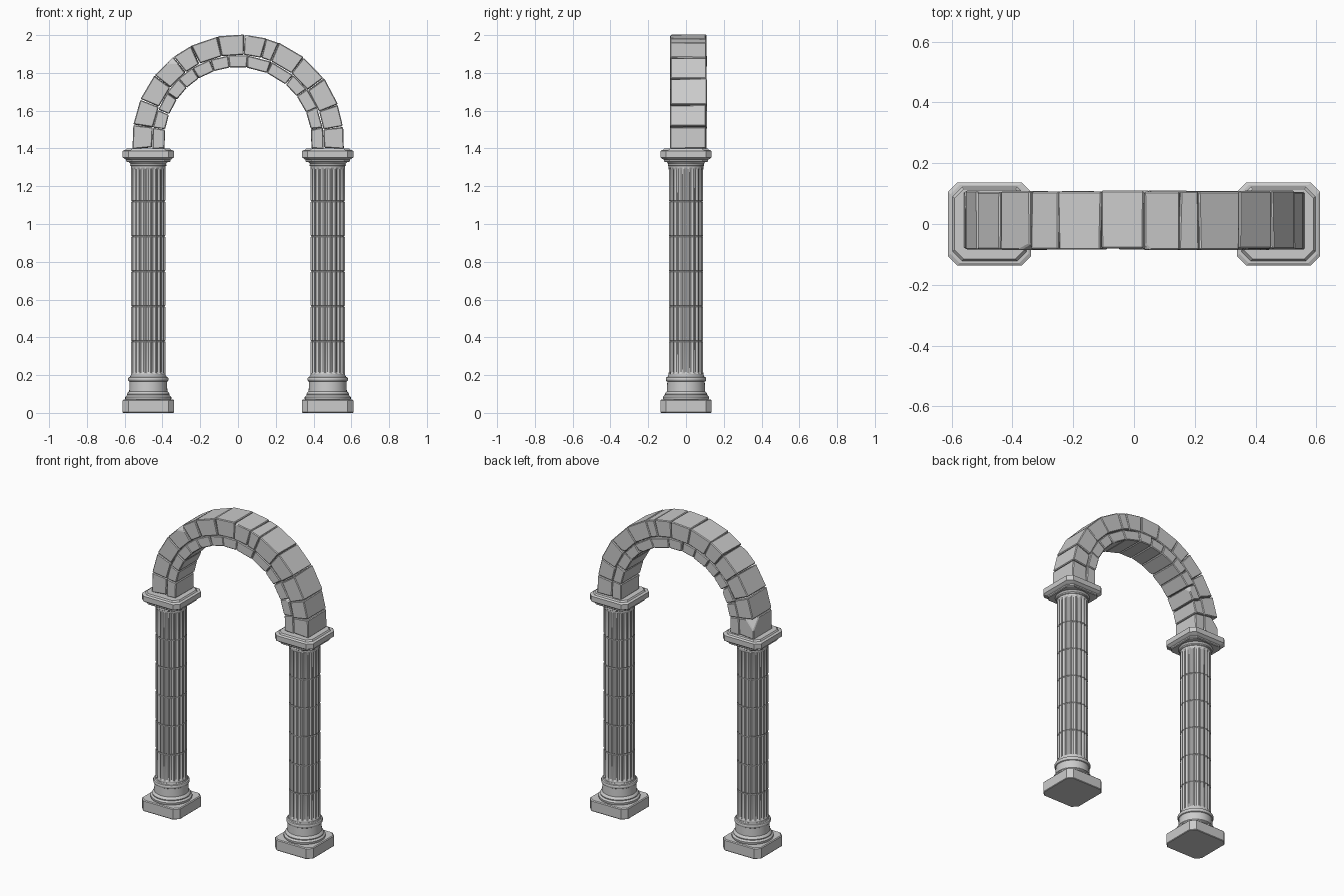
import bpy, bmesh, random
from math import sin, cos, pi, radians
from mathutils import Vector

if "Cube" in bpy.data.objects:
    bpy.data.objects.remove(bpy.data.objects["Cube"])

rng = random.Random(4)
COL_X, ARCH_Z, SPRING_Z = 0.475, 1.44, 1.397


def finish(name, bm, smooth=None):
    bmesh.ops.recalc_face_normals(bm, faces=bm.faces)
    me = bpy.data.meshes.new(name)
    bm.to_mesh(me)
    bm.free()
    ob = bpy.data.objects.new(name, me)
    bpy.context.collection.objects.link(ob)
    if smooth:
        bpy.ops.object.select_all(action='DESELECT')
        ob.select_set(True)
        bpy.context.view_layer.objects.active = ob
        bpy.ops.object.shade_smooth_by_angle(angle=radians(smooth))
    return ob


def loft(name, rings, cx, smooth=None):
    """Skin a stack of closed rings and cap both ends."""
    bm = bmesh.new()
    loops = [[bm.verts.new((x + cx, y, z)) for x, y, z in r] for r in rings]
    for a, b in zip(loops, loops[1:]):
        for i in range(len(a)):
            j = (i + 1) % len(a)
            bm.faces.new((a[i], a[j], b[j], b[i]))
    bm.faces.new(loops[0][::-1])
    bm.faces.new(loops[-1])
    return finish(name, bm, smooth)


def octagon(h, z, c=0.03):
    k = h - c
    return [(x, y, z) for x, y in ((h, -k), (h, k), (k, h), (-k, h),
                                   (-h, k), (-h, -k), (-k, -h), (k, -h))]


def circle(r, z, n=40):
    return [(r * cos(2 * pi * i / n), r * sin(2 * pi * i / n), z) for i in range(n)]


def fluted(r, z, depth, flutes=20):
    """Circle with scooped flutes separated by narrow fillets."""
    pts = []
    for f in range(flutes):
        for t, d in ((0, 0), (.2, 0), (.35, .65), (.6, 1), (.85, .65)):
            a = 2 * pi * (f + t - 0.6) / flutes
            rr = r - depth * d
            pts.append((rr * cos(a), rr * sin(a), z))
    return pts


# Columns
base = [(.118, .068), (.122, .075), (.122, .085), (.116, .091), (.112, .094), (.113, .1),
        (.108, .108), (.101, .114), (.099, .165), (.104, .168), (.107, .175),
        (.107, .182), (.104, .188), (.097, .191), (.094, .197)]
capital = [(.092, 1.306), (.096, 1.309), (.096, 1.315), (.094, 1.318),
           (.1, 1.326), (.108, 1.333), (.111, 1.338)]
abacus = [(.112, 1.328), (.117, 1.332), (.117, 1.34), (.124, 1.344), (.136, 1.353),
          (.136, 1.386), (.128, 1.391), (.121, 1.391), (.115, 1.4)]
shaft = [(.092, .19, 0), (.092, .206, 0), (.092, .216, .007)]
for i in range(5):
    z = 0.38 + 0.185 * i
    shaft += [(.092, z - .004, .007), (.087, z - .001, .004),
              (.087, z + .001, .004), (.092, z + .004, .007)]
shaft += [(.092, 1.288, .007), (.092, 1.298, 0), (.092, 1.31, 0)]

for side, sx in (("left", -COL_X), ("right", COL_X)):
    loft(side + "_plinth", [octagon(.133, 0), octagon(.136, .004),
                            octagon(.136, .066), octagon(.131, .071)], sx)
    loft(side + "_base_moulding", [circle(*p) for p in base], sx, 35)
    loft(side + "_fluted_shaft", [fluted(*p) for p in shaft], sx, 25)
    loft(side + "_capital_moulding", [circle(*p) for p in capital], sx, 35)
    loft(side + "_abacus", [octagon(*p) for p in abacus], sx)


# Arch stones
def stone(name, r0, r1, a0, a1, chip=None):
    bm = bmesh.new()
    y0 = -0.083 + rng.uniform(-.003, .003)
    y1 = 0.108 + rng.uniform(-.003, .003)
    dr = rng.uniform(-.002, .002)
    vs = {}
    for i, a in enumerate((a0, a1)):
        for j, r in enumerate((r0, r1 + dr)):
            for k, y in enumerate((y0, y1)):
                t = radians(a + rng.uniform(-.35, .35))
                vs[i, j, k] = bm.verts.new((r * cos(t), y, max(SPRING_Z, ARCH_Z + r * sin(t))))
    for axis in range(3):
        for s in (0, 1):
            q = []
            for u, v in ((0, 0), (1, 0), (1, 1), (0, 1)):
                key = [u, v]
                key.insert(axis, s)
                q.append(vs[tuple(key)])
            bm.faces.new(q)
    bmesh.ops.recalc_face_normals(bm, faces=bm.faces)
    if chip:
        # Break off one corner with a slanted cut
        corner, size = chip
        v = vs[corner]
        p = [v.co + (e.other_vert(v).co - v.co).normalized() * s
             for e, s in zip(v.link_edges, size)]
        n = (p[1] - p[0]).cross(p[2] - p[0]).normalized()
        if n.dot(v.co - p[0]) < 0:
            n.negate()
        bmesh.ops.bisect_plane(bm, geom=bm.verts[:] + bm.edges[:] + bm.faces[:],
                               plane_co=p[0], plane_no=n, clear_outer=True)
        bmesh.ops.holes_fill(bm, edges=[e for e in bm.edges if e.is_boundary])
    bmesh.ops.bevel(bm, geom=bm.edges[:], offset=.0045, segments=1,
                    affect='EDGES', clamp_overlap=True)
    finish(name, bm)


outer = [-4.4, 7.7, 20, 36, 51.8, 67.5, 74.5, 86.4, 101, 116.5, 127.4, 141.8, 157, 171, 184.4]
inner = [-6, 9, 23, 37, 50, 67, 83.5, 96.5, 109, 122, 134, 146, 159, 171, 186]
outer_chips = {3: ((0, 0, 1), (.02, .03, .02)), 10: ((0, 1, 0), (.04, .02, .05)),
               13: ((0, 1, 1), (.06, .05, .07)), 6: ((1, 1, 0), (.015, .02, .02))}
inner_chips = {1: ((1, 1, 0), (.02, .02, .02)), 4: ((0, 0, 1), (.03, .02, .03)),
               8: ((1, 0, 0), (.015, .02, .02)), 11: ((0, 0, 1), (.03, .02, .03))}
for ring, joints, r0, r1, chips in (("outer", outer, .457, .562, outer_chips),
                                    ("inner", inner, .391, .455, inner_chips)):
    for i, (a0, a1) in enumerate(zip(joints, joints[1:])):
        gap = 0.15
        stone(f"{ring}_arch_stone_{i + 1}", r0, r1, a0 + gap, a1 - gap, chips.get(i))
